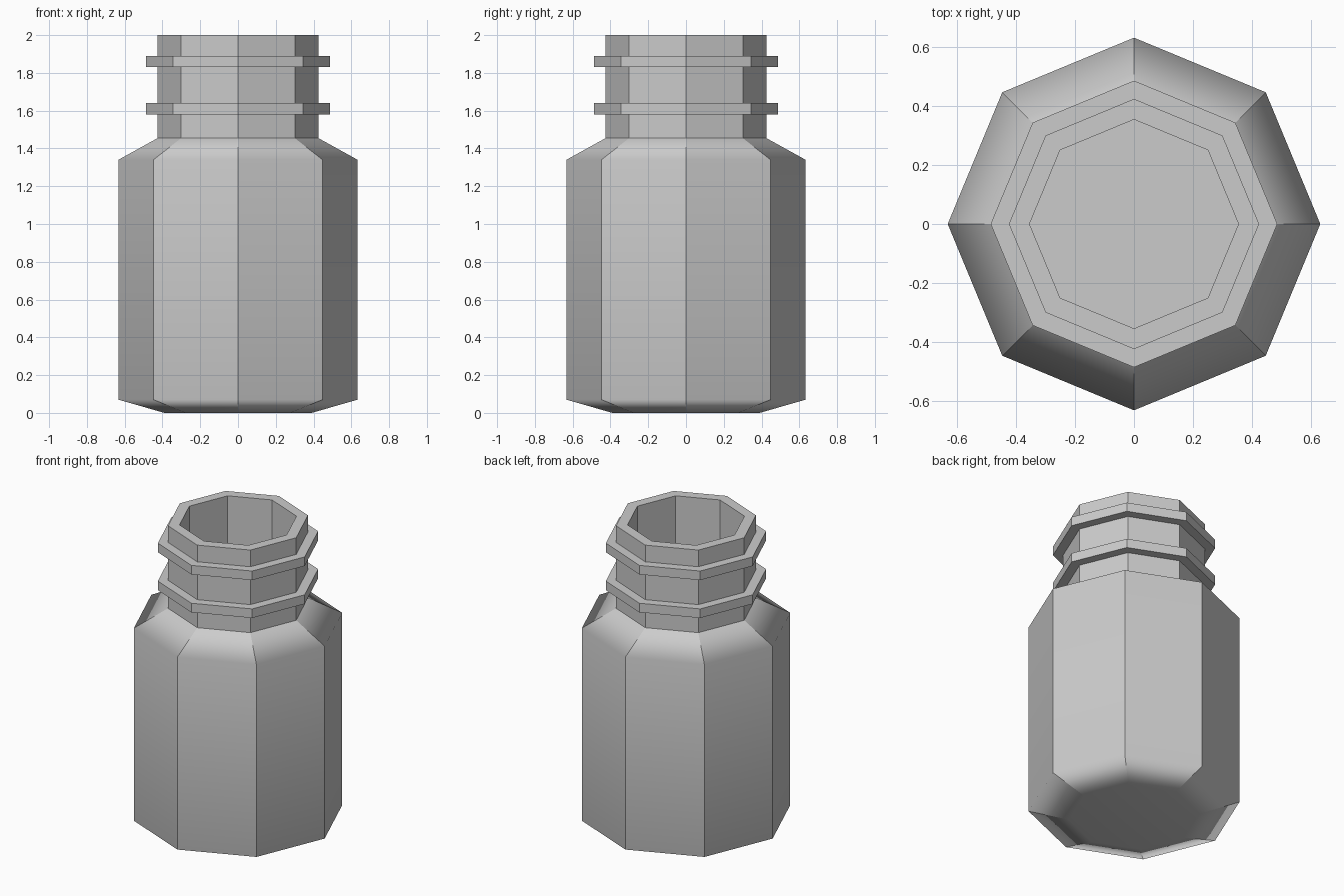
import bpy, bmesh
from math import cos, sin, pi

if "Cube" in bpy.data.objects:
    bpy.data.objects.remove(bpy.data.objects["Cube"])

SIDES = 8

# Outer profile (radius, z) from base to lip, including the two neck rings
outer = [(0.39, 0.0), (0.633, 0.07), (0.633, 1.34), (0.425, 1.455)]
for low in (1.58, 1.83):
    outer += [(0.425, low), (0.487, low), (0.487, low + 0.06), (0.425, low + 0.06)]
outer += [(0.425, 2.0)]

# Inner wall profile from lip down to the floor
inner = [(0.355, 2.0), (0.355, 1.41), (0.563, 1.295), (0.563, 0.12), (0.38, 0.07)]


def lathe(name, profile):
    """Eight-sided closed revolve with flat caps at both profile ends."""
    bm = bmesh.new()
    rings = [[bm.verts.new((r * cos(2 * pi * i / SIDES), r * sin(2 * pi * i / SIDES), z))
              for i in range(SIDES)] for r, z in profile]
    for a, b in zip(rings, rings[1:]):
        for i in range(SIDES):
            j = (i + 1) % SIDES
            bm.faces.new((a[i], a[j], b[j], b[i]))
    bm.faces.new(rings[0][::-1])
    bm.faces.new(rings[-1])
    bmesh.ops.recalc_face_normals(bm, faces=bm.faces)

    # Facet corners stay sharp; shoulder and base blend softly into the body
    for f in bm.faces:
        f.smooth = True
    soft = [{v for v in rings[k]} for k in (0, 1, 2)]
    for e in bm.edges:
        e.smooth = any(e.verts[0] in s and e.verts[1] in s for s in soft)

    mesh = bpy.data.meshes.new(name)
    bm.to_mesh(mesh)
    bm.free()
    obj = bpy.data.objects.new(name, mesh)
    bpy.context.collection.objects.link(obj)
    return obj


# Bottle with hollow inside and open neck
bottle = lathe("bottle", outer + inner)
weighted = bottle.modifiers.new("weighted_normals", 'WEIGHTED_NORMAL')
weighted.keep_sharp = True
